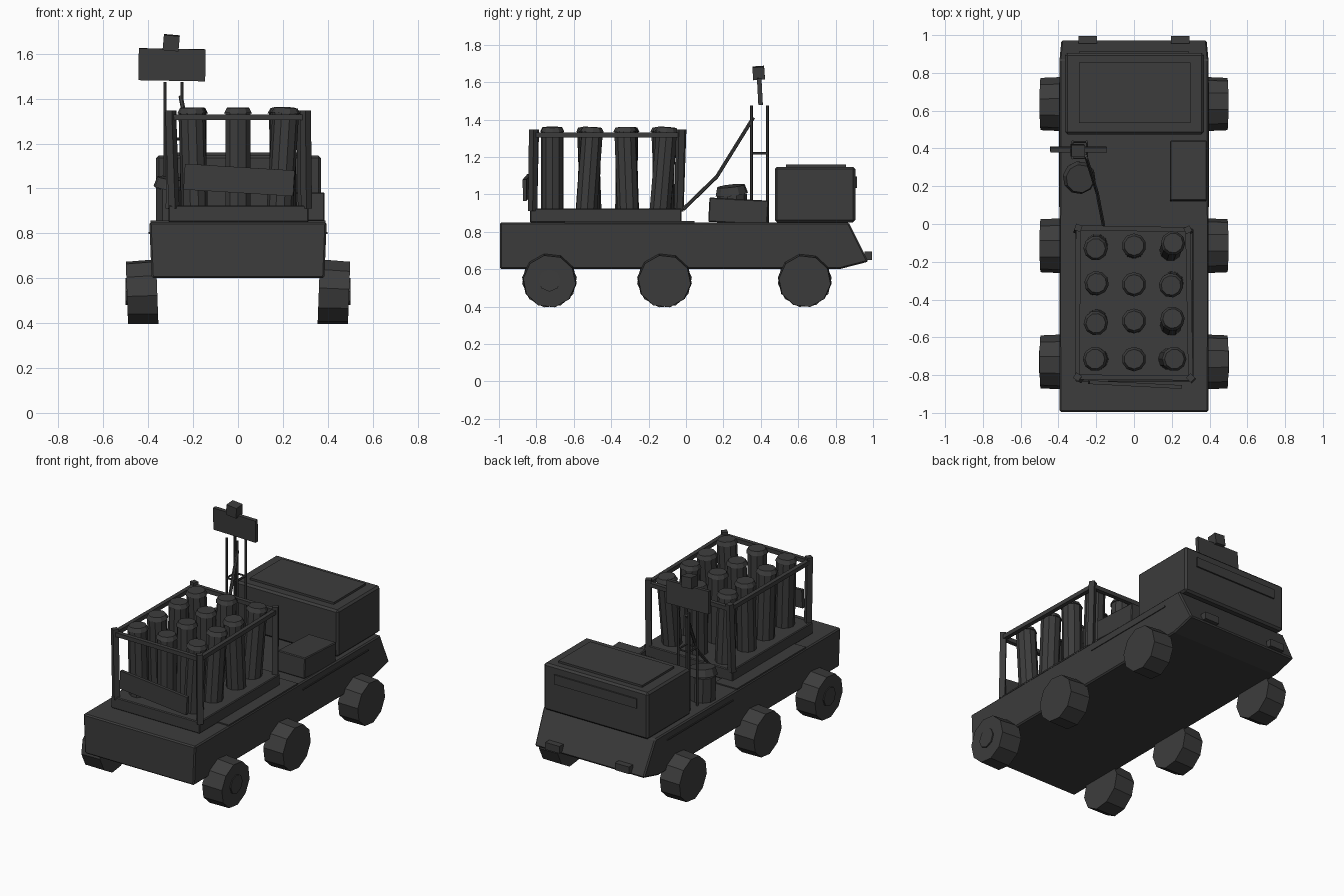
import bpy, bmesh, math
from mathutils import Vector

if "Cube" in bpy.data.objects:
    bpy.data.objects.remove(bpy.data.objects["Cube"])

paint = bpy.data.materials.new("dark_grey")
paint.diffuse_color = (0.045, 0.045, 0.045, 1)
paint.use_nodes = True
paint.node_tree.nodes["Principled BSDF"].inputs["Base Color"].default_value = paint.diffuse_color


def finish(name, bm, bevel=0):
    bmesh.ops.recalc_face_normals(bm, faces=bm.faces)
    me = bpy.data.meshes.new(name)
    bm.to_mesh(me)
    bm.free()
    me.materials.append(paint)
    ob = bpy.data.objects.new(name, me)
    bpy.context.collection.objects.link(ob)
    if bevel:
        m = ob.modifiers.new("bevel", 'BEVEL')
        m.width, m.segments = bevel, 1
    return ob


def box(name, x, y, z, bevel=0, rot=(0, 0, 0)):
    """Box from (min, max) ranges, turned about its own centre."""
    bm = bmesh.new()
    bmesh.ops.create_cube(bm, size=1)
    for v in bm.verts:
        v.co = [v.co[i] * (r[1] - r[0]) for i, r in enumerate((x, y, z))]
    ob = finish(name, bm, bevel)
    ob.location = [sum(r) / 2 for r in (x, y, z)]
    ob.rotation_euler = [math.radians(a) for a in rot]
    return ob


def rod(name, a, b, r1, r2=None, sides=8, spin=0):
    """Cylinder or cone from point a to point b."""
    a, b = Vector(a), Vector(b)
    d = b - a
    bm = bmesh.new()
    bmesh.ops.create_cone(bm, cap_ends=True, segments=sides, radius1=r1,
                          radius2=r1 if r2 is None else r2, depth=d.length)
    q = d.to_track_quat('Z', 'Y').to_matrix()
    for v in bm.verts:
        c, s = math.cos(spin), math.sin(spin)
        p = Vector((v.co.x * c - v.co.y * s, v.co.x * s + v.co.y * c, v.co.z))
        v.co = q @ p + (a + b) / 2
    return finish(name, bm)


def beam(name, a, b, w):
    return rod(name, a, b, w * 0.707, sides=4, spin=math.pi / 4)


# chassis: side profile extruded across, slightly narrower at the bottom
profile = [(-0.995, 0.85), (0.87, 0.85), (0.975, 0.64), (0.82, 0.60), (-0.995, 0.60)]
bm = bmesh.new()
sides = [[bm.verts.new((s * (0.395 if z > 0.8 else 0.385), y, z)) for y, z in profile]
         for s in (-1, 1)]
bm.faces.new(sides[0])
bm.faces.new(sides[1])
for i in range(5):
    j = (i + 1) % 5
    bm.faces.new((sides[0][i], sides[0][j], sides[1][j], sides[1][i]))
finish("chassis", bm, 0.008)

# wheels with hubs on the rear pair, thin deck plates and side trims
for s, side in ((-1, "left"), (1, "right")):
    for y, r, place in ((-0.73, 0.147, "rear"), (-0.115, 0.147, "middle"), (0.635, 0.145, "front")):
        rod(f"{side}_{place}_wheel", (s * 0.36, y, 0.54), (s * 0.495, y, 0.535), r, r * 0.96, 10, 0.2)
    rod(f"{side}_hub", (s * 0.49, -0.73, 0.54), (s * 0.502, -0.73, 0.54), 0.06, sides=8)
    box(f"{side}_deck_plate", sorted((s * 0.235, s * 0.39)), (-0.65, 0.045), (0.848, 0.857))
    box(f"{side}_trim", sorted((s * 0.385, s * 0.398)), (0.09, 0.75), (0.797, 0.805))
    box(f"{side}_lamp", (s * 0.245 - 0.05, s * 0.245 + 0.05), (0.955, 0.995), (0.65, 0.695))

# cab with roof plate and windscreen plate
box("cab", (-0.365, 0.37), (0.475, 0.905), (0.85, 1.147), 0.012)
box("roof_plate", (-0.29, 0.30), (0.535, 0.855), (1.145, 1.16))
box("windscreen", (-0.29, 0.29), (0.90, 0.914), (1.035, 1.095))

# equipment box and drum behind the cab
box("equipment_box", (0.19, 0.385), (0.122, 0.438), (0.845, 0.975), 0.005, (-3, 0, 0))
rod("drum", (-0.29, 0.25, 0.85), (-0.29, 0.245, 1.0), 0.08, sides=10)
rod("drum_cap", (-0.29, 0.245, 1.0), (-0.285, 0.24, 1.045), 0.088, 0.075, 10)

# rack base, posts and rails
box("rack_base", (-0.31, 0.315), (-0.835, -0.025), (0.85, 0.925), 0.005)
tops = [(-0.30, -0.81), (0.30, -0.815), (0.285, -0.03), (-0.295, -0.02)]
feet = [(-0.285, -0.82), (0.305, -0.82), (0.29, -0.04), (-0.30, -0.035)]
for i, (t, f) in enumerate(zip(tops, feet)):
    beam(f"rack_post_{i}", (*f, 0.91), (*t, 1.347), 0.035)
    n = tops[(i + 1) % 4]
    beam(f"rack_rail_{i}", (*t, 1.317), (*n, 1.317), 0.026)

# twelve slightly leaning launch tubes with caps
lean_y = (0.0, 0.03, -0.015, 0.035)
lean_x = (-0.012, 0.0, 0.025)
for i, x in enumerate((-0.2, 0.0, 0.2)):
    for j, y in enumerate((-0.715, -0.517, -0.317, -0.12)):
        dx, dy = lean_x[i] * (1, 0.3, -0.3, 0.5)[j], lean_y[j] * (-0.5, 0.3, 1)[i]
        foot = Vector((x - dx / 2, y - dy / 2, 0.92))
        top = Vector((x + dx / 2, y + dy / 2, 1.335))
        axis = (top - foot).normalized()
        rod(f"tube_{i}_{j}", foot, top, 0.059, sides=10)
        rod(f"tube_cap_{i}_{j}", top, top + axis * 0.024, 0.065, 0.052, 10)

# tail plate on the rack
box("tail_plate", (-0.24, 0.25), (-0.86, -0.84), (0.98, 1.095), 0, (0, 3.5, -3))

# mast: four poles, cross bars, sign panel and head
poles = [(-0.325, 0.35), (-0.25, 0.35), (-0.25, 0.435), (-0.325, 0.435)]
for i, p in enumerate(poles):
    rod(f"mast_pole_{i}", (*p, 0.85), (*p, 1.475), 0.008, sides=6)
    rod(f"mast_bar_{i}", (*p, 1.22), (*poles[(i + 1) % 4], 1.22), 0.006, sides=6)
box("sign_panel", (-0.443, -0.145), (0.383, 0.407), (1.48, 1.622), 0, (3, 1, 0))
box("mast_head", (-0.333, -0.262), (0.357, 0.42), (1.615, 1.683), 0, (4, 5, 0))

# bent brace from the mast to the rack
path = [(-0.255, 0.36, 1.41), (-0.195, 0.165, 1.095), (-0.16, -0.015, 0.92)]
for i in range(2):
    rod(f"brace_{i}", path[i], path[i + 1], 0.01, sides=6)
